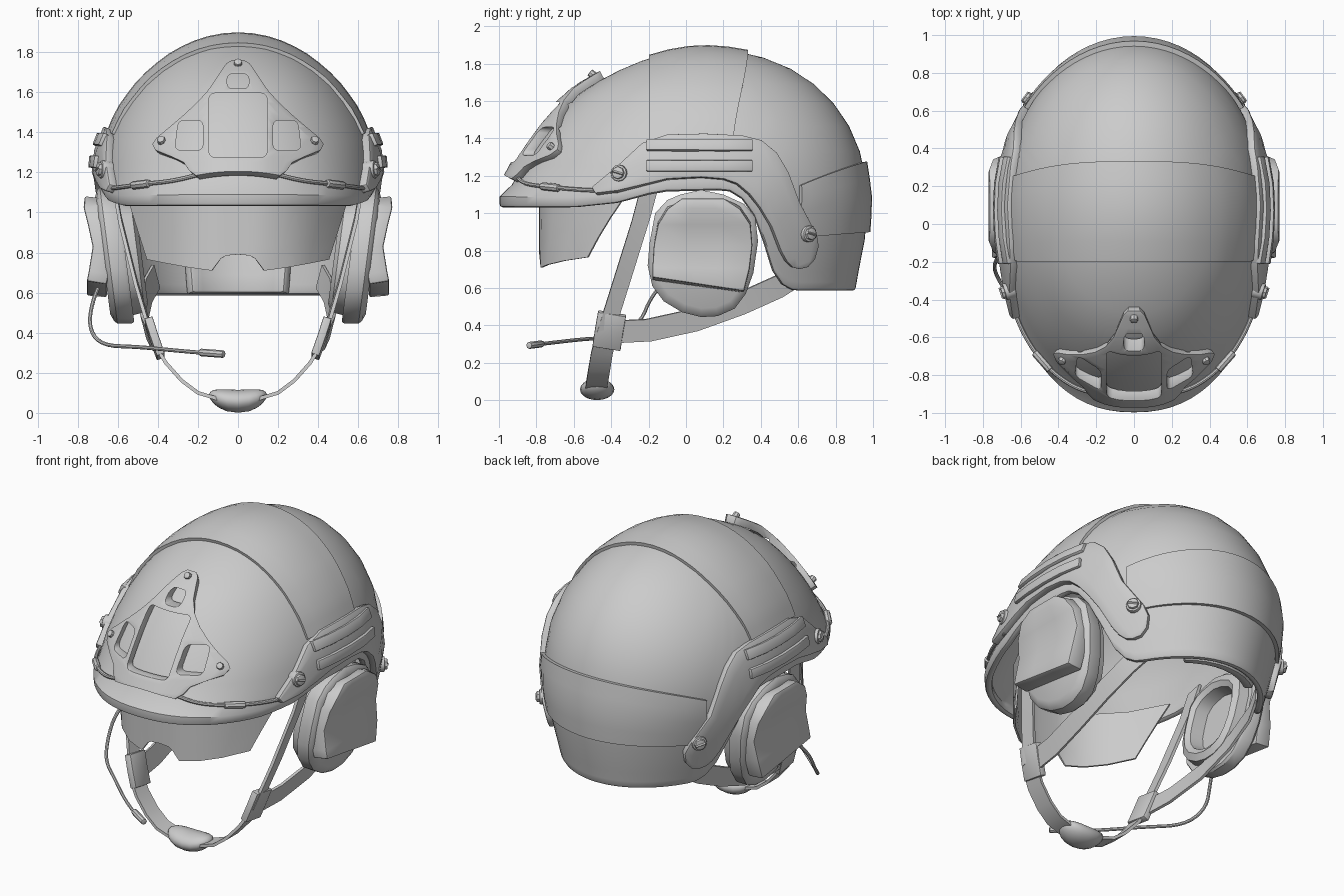
import bpy, bmesh, math
from mathutils import Vector as V

if "Cube" in bpy.data.objects:
    bpy.data.objects.remove(bpy.data.objects["Cube"])

# ---------- helpers ----------
def interp(t, x):
    if x <= t[0][0]: return t[0][1]
    for (a, p), (b, q) in zip(t, t[1:]):
        if x <= b: return p + (q - p) * (x - a) / (b - a)
    return t[-1][1]

TOP, YC = 1.88, 0.1
def phi(z): return math.asin(max(0, min(1, (z - .58) / 1.3)))
def prof(t): return [(phi(z), r) for z, r in t]
WIDTH = prof([(.58, .57), (.75, .62), (.92, .665), (1.1, .695), (1.3, .675), (1.5, .595),
              (1.65, .485), (1.78, .33), (1.85, .185), (TOP, 0)])
FRONT = prof([(1.02, 1.10), (1.09, 1.10), (1.15, 1.03), (1.3, .95), (1.5, .81),
              (1.65, .66), (1.78, .42), (1.85, .22), (TOP, 0)])
BACK = prof([(.58, .80), (.75, .83), (.92, .865), (1.1, .87), (1.3, .84), (1.5, .755),
             (1.65, .635), (1.78, .445), (1.85, .25), (TOP, 0)])
RIM = [(-.55, 1.035), (-.3, 1.06), (-.1, 1.12), (.22, 1.13), (.33, 1.06), (.40, .91),
       (.46, .73), (.52, .625), (.61, .58)]

def power(z, front):
    """Plan squareness: fuller at the brim, elliptical elsewhere."""
    return interp([(1.1, 2.3), (1.55, 2.05)], z) if front else 2

def inside(p):
    if p.z >= TOP: return False
    f, n = phi(p.z), power(p.z, p.y < YC)
    r = interp(BACK if p.y > YC else FRONT, f)
    return abs(p.x / interp(WIDTH, f)) ** n + abs((p.y - YC) / r) ** n < 1

def cast(o, d, off=0):
    """Point on the shell hit by a ray from inside, pushed out by off."""
    o, d = V(o), V(d).normalized()
    a, b = 0, 2
    for _ in range(28):
        m = (a + b) / 2
        if inside(o + d * m): a = m
        else: b = m
    return o + d * (a + off)

def emit(name, bm):
    me = bpy.data.meshes.new(name)
    bm.to_mesh(me); bm.free()
    o = bpy.data.objects.new(name, me)
    bpy.context.collection.objects.link(o)
    return o

def bake(o):
    me = bpy.data.meshes.new_from_object(o.evaluated_get(bpy.context.evaluated_depsgraph_get()))
    name = o.name
    bpy.data.objects.remove(o)
    n = bpy.data.objects.new(name, me)
    bpy.context.collection.objects.link(n)
    return n

def finish(o, mirror=False, bevel=0, angle=35):
    if bevel:
        m = o.modifiers.new('b', 'BEVEL')
        m.width, m.segments, m.limit_method, m.angle_limit = bevel, 2, 'ANGLE', math.radians(50)
    if mirror:
        o.modifiers.new('m', 'MIRROR').use_mirror_merge = False
    o = bake(o)
    bpy.ops.object.select_all(action='DESELECT')
    o.select_set(True)
    bpy.context.view_layer.objects.active = o
    bpy.ops.object.shade_smooth_by_angle(angle=math.radians(angle))
    return o

def grid(rows, wrap=False):
    bm = bmesh.new()
    vs = [[bm.verts.new(p) for p in r] for r in rows]
    n = len(rows[0])
    for a, b in zip(vs, vs[1:]):
        for i in range(n if wrap else n - 1):
            bm.faces.new((a[i], a[(i + 1) % n], b[(i + 1) % n], b[i]))
    return bm, vs

def slab(name, rows, thick, mirror=False, bevel=0, wrap=False, cutter=None):
    bm, _ = grid(rows, wrap)
    bmesh.ops.remove_doubles(bm, verts=bm.verts, dist=1e-4)
    bmesh.ops.recalc_face_normals(bm, faces=bm.faces)
    o = emit(name, bm)
    m = o.modifiers.new('s', 'SOLIDIFY')
    m.thickness, m.offset = thick, 0
    if cutter:
        m = o.modifiers.new('c', 'BOOLEAN')
        m.object, m.operation = cutter, 'DIFFERENCE'
    return finish(o, mirror, bevel)

def ribbon(name, pts, half, thick, mirror=True, bevel=0):
    return slab(name, [[V(p) + V(half) * k for k in (-1, 0, 1)] for p in pts], thick, mirror, bevel)

def rod(name, p0, p1, r, seg=12, mirror=False, bevel=.006):
    p0, p1 = V(p0), V(p1)
    bm = bmesh.new()
    bmesh.ops.create_cone(bm, cap_ends=True, segments=seg, radius1=r, radius2=r, depth=(p1 - p0).length)
    o = emit(name, bm)
    rot = (p1 - p0).to_track_quat('Z', 'Y').to_matrix().to_4x4()
    rot.translation = (p0 + p1) / 2
    o.data.transform(rot)
    return finish(o, mirror, bevel)

def tube(name, pts, r, mirror=False):
    c = bpy.data.curves.new(name, 'CURVE')
    c.dimensions, c.bevel_depth, c.bevel_resolution, c.use_fill_caps = '3D', r, 2, True
    c.resolution_u = 4
    s = c.splines.new('NURBS')
    s.points.add(len(pts) - 1)
    for q, p in zip(s.points, pts): q.co = (*p, 1)
    s.use_endpoint_u, s.order_u = True, 3
    o = bpy.data.objects.new(name, c)
    bpy.context.collection.objects.link(o)
    return finish(bake(o), mirror)

def lin(a, b, n): return [a + (b - a) * i / n for i in range(n + 1)]
def ang(t): return math.cos(math.radians(t)), math.sin(math.radians(t))

# ---------- shell ----------
cols = []
for i in range(80):
    c, s = ang(i * 4.5)
    z0 = interp(RIM, YC + (.85 if s > 0 else 1.08) * s)
    zs = [z0, z0 + .05] + [z0 + .11 + (TOP - z0 - .11) * math.sin(k * math.pi / 22) for k in range(12)]
    col = []
    for z in zs:
        f, e = phi(z), 2 / power(z, s < 0)
        p = V((interp(WIDTH, f) * math.copysign(abs(c) ** e, c),
               YC + interp(BACK if s > 0 else FRONT, f) * math.copysign(abs(s) ** e, s), z))
        q = V((0, YC, .9))
        col.append(q + (p - q) * .978)
    cols.append(col)
slab('helmet_shell', list(zip(*cols)), .044, bevel=.018, wrap=True)

# ---------- crown cover and rear band ----------
rows = []
for t in lin(17, 163, 24):
    c, s = ang(t)
    rows.append([cast((0, y, 1.2), (c, 0, s), .006) for y in lin(-.195, .33 - .09 * abs(c) ** 3, 5)])
slab('crown_cover', rows, .026)
rows = []
for t in lin(42, 138, 24):
    c, s = ang(t)
    k = (s - .67) / .33
    rows.append([cast((0, YC, z), (c, s, 0), .010) for z in lin(.87 + .03 * k, 1.15 + .125 * k, 4)])
slab('rear_band', rows, .03)
rows = [[cast((0, YC, z), (*ang(t), 0), -.08) for z in lin(.595, .86, 3)] for t in lin(69, 111, 8)]
slab('rear_pad', rows, .06, bevel=.015)

# ---------- side rails with accessory bars and screws ----------
edge = [(-.50, 1.135, -.48, 1.10), (-.36, 1.25, -.36, 1.115), (-.23, 1.37, -.22, 1.15),
        (-.10, 1.415, -.1, 1.18), (.1, 1.42, .08, 1.19), (.3, 1.41, .2, 1.18), (.40, 1.385, .27, 1.155),
        (.48, 1.32, .335, 1.10), (.54, 1.22, .39, 1.03), (.6, 1.06, .45, .93), (.69, .89, .50, .80),
        (.70, .83, .53, .745), (.68, .76, .56, .715), (.64, .715, .60, .705)]
rows = [[cast((0, a + (c - a) * k, b + (d - b) * k), (1, 0, 0), .02) for k in lin(0, 1, 4)]
        for a, b, c, d in edge]
slab('side_rails', rows, .05, True, .018)
for n, z in (('upper', 1.363), ('lower', 1.253)):
    rows = [[cast((0, y, z + h), (1, 0, 0), .05) for h in (-.03, .03)] for y in lin(-.21, .355, 4)]
    slab(n + '_rail_bars', rows, .03, True, .006)
for n, y, z, d in (('front', -.345, 1.21, (1, -.3, .1)), ('rear', .63, .89, (.8, .6, 0))):
    p, d = cast((0, y, z), (1, 0, 0)), V(d).normalized()
    rod(n + '_screw_bases', p, p + d * .058, .045, 12, True)
    rod(n + '_screw_heads', p, p + d * .074, .034, 8, True)
    t = d.cross(V((0, .3, 1))).normalized() * .03
    rod(n + '_screw_slots', p + d * .072 - t, p + d * .072 + t, .008, 4, True, 0)

# ---------- front mount plate with openings ----------
bm = bmesh.new()
for x, z, w, h in ((0, 1.435, .29, .32), (0, 1.655, .11, .075), (.245, 1.385, .14, .15), (-.245, 1.385, .14, .15)):
    vs = bmesh.ops.create_cube(bm, size=1)['verts']
    for v in vs:
        side = .75 if (v.co.x * x > 0 and v.co.z > 0) else 1
        v.co = (x + v.co.x * w * side, -.65 + v.co.y * 1.1, z + v.co.z * h)
    es = [e for e in {e for v in vs for e in v.link_edges} if abs(e.verts[0].co.y - e.verts[1].co.y) > .5]
    bmesh.ops.bevel(bm, geom=es, offset=.028, segments=3, affect='EDGES', profile=.5)
cutter = emit('mount_cutter', bm)
cutter.hide_render = True
out = [(1.74, .03), (1.725, .055), (1.69, .08), (1.65, .105), (1.59, .145), (1.53, .20), (1.47, .265), (1.41, .335),
       (1.36, .395), (1.33, .415), (1.30, .40), (1.27, .32), (1.24, .26), (1.20, .235), (1.175, .20)]
rows = [[cast((w * k, 0, z + (.02 * (1 - k * k) if z < 1.19 else 0)), (0, -1, 0),
              .016 + .03 * math.exp(-(w * k / .2) ** 4)) for k in lin(-1, 1, 16)] for z, w in out]
slab('front_mount_plate', rows, .045, bevel=.008, cutter=cutter)
bpy.data.objects.remove(cutter)
for n, x, z, m in (('top_mount_screw', 0, 1.71, False), ('side_mount_screws', .37, 1.335, True)):
    d = V((x * .8, -.75, .6)).normalized()
    p = cast((x, 0, z), (0, -1, 0))
    rod(n, p, p + d * (.055 if m else .07), .021, 8, m)

# ---------- brim cords ----------
path = [cast((0, YC, z), (math.sin(math.radians(t)), -math.cos(math.radians(t)), 0), .018)
        for t, z in ((9, 1.2), (14, 1.175), (20, 1.155), (27, 1.145), (34, 1.135), (42, 1.125), (50, 1.12), (55, 1.12))]
tube('brim_cords', path, .011, True)
rod('cord_sleeves', path[3], path[4], .021, 8, True)

# ---------- visor ----------
low = [(0, .79), (.06, .785), (.085, .77), (.13, .71), (.24, .725), (.35, .745), (.45, .765)]
low = [(-x, z) for x, z in low[:0:-1]] + low
rows = []
for x, z in low:
    col = []
    for k in lin(0, 1, 3):
        X = x * (1 + .22 * k)
        col.append((X, -.78 + .45 * abs(X / .55) ** 2.8, z + (1.08 - z) * k))
    rows.append(col)
slab('visor_lens', rows, .012)

# ---------- ear cups ----------
ring = [(-.03, 1.1), (.08, 1.125), (.2, 1.1), (.31, 1.05), (.37, .98), (.385, .85), (.36, .68), (.32, .57),
        (.26, .49), (.17, .45), (.08, .445), (-.02, .47), (-.12, .53), (-.18, .61), (-.205, .72), (-.195, .84),
        (-.165, 1.0), (-.1, 1.07)]
def lean(x, y, z): return (x + .13 * (z - .78), y, z)
levels = [(.58, .55), (.50, .6), (.48, .70), (.50, .83), (.56, .87), (.56, .97), (.575, 1), (.645, 1),
          (.66, .96), (.675, .86)]
bm, vs = grid([[lean(x, .09 + (y - .09) * s, .78 + (z - .78) * s) for y, z in ring] for x, s in levels], True)
bm.faces.new(vs[0]); bm.faces.new(vs[-1])
bmesh.ops.recalc_face_normals(bm, faces=bm.faces)
finish(emit('ear_cups', bm), True)
caps = [(1.075, -.02, .2, .765), (1.03, -.1, .29, .77), (.95, -.15, .345, .75), (.83, -.172, .355, .725),
        (.70, -.18, .34, .745), (.615, -.18, .31, .755)]
rows = [[(x - .05, y, z + (.035 - .07 * (y + .18) / .49 if i == 5 else 0)) for y in lin(a, b, 3)]
        for i, (z, a, b, x) in enumerate(caps)]
slab('ear_cup_covers', rows, .10, True, .01)

# ---------- boom microphone ----------
tube('microphone_boom', [(-.70, -.13, .62), (-.73, -.19, .55), (-.745, -.24, .42), (-.68, -.36, .335),
                         (-.50, -.52, .33), (-.3, -.70, .31), (-.18, -.78, .30)], .010)
rod('microphone', (-.19, -.77, .302), (-.07, -.84, .293), .019, 8)

# ---------- straps ----------
ribbon('front_straps', [(.62, -.195, 1.14), (.59, -.24, .97), (.51, -.34, .65), (.43, -.425, .38)],
       (0, .05, .012), .018)
ribbon('rear_straps', [(.42, -.40, .365), (.44, -.2, .375), (.465, .05, .43), (.47, .3, .52), (.45, .5, .61),
                       (.41, .61, .68)], (.015, -.015, .058), .016)
ribbon('strap_sliders', [(.447, -.395, .465), (.42, -.41, .38), (.385, -.425, .28)], (0, .075, -.012), .042, bevel=.006)
ribbon('chin_strap', [(.41, -.43, .33), (.36, -.45, .25), (.28, -.465, .16), (.2, -.475, .10), (.1, -.48, .07),
                      (0, -.48, .065)], (0, .058, 0), .018)
bm = bmesh.new()
bmesh.ops.create_uvsphere(bm, u_segments=20, v_segments=10, radius=1)
for v in bm.verts:
    x, y, z = v.co
    x = math.copysign(abs(x) ** .8, x) * .145
    v.co = (x, -.475 + y * .092, .058 + z * .057 + 1.5 * x * x)
finish(emit('chin_cup', bm), angle=60)
